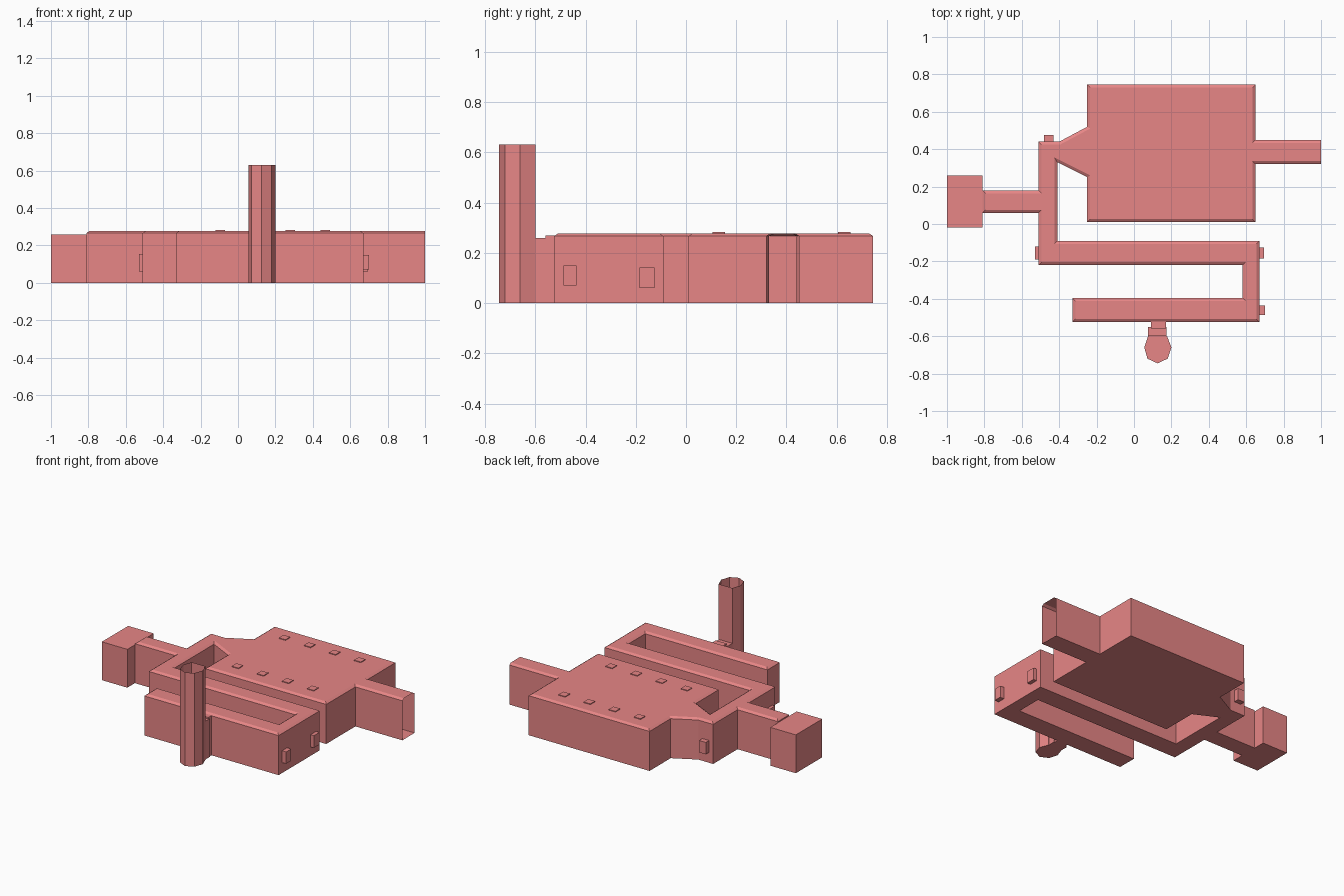
import bpy, bmesh
from mathutils import Vector

if "Cube" in bpy.data.objects:
    bpy.data.objects.remove(bpy.data.objects["Cube"])

red = bpy.data.materials.new("red_shell")
red.diffuse_color = (0.8, 0.24, 0.24, 1)
red.use_nodes = True
red.node_tree.nodes["Principled BSDF"].inputs["Base Color"].default_value = red.diffuse_color


def prism(name, pts, top, bottom=0.0, chamfer=0.0, open_face=None):
    """Extrude a counter-clockwise outline; optionally chamfer the roof and open one face."""
    bm = bmesh.new()
    floor = bm.faces.new([bm.verts.new((x, y, bottom)) for x, y in pts])
    ext = bmesh.ops.extrude_face_region(bm, geom=[floor], use_keep_orig=True)
    verts = [g for g in ext["geom"] if isinstance(g, bmesh.types.BMVert)]
    for v in verts:
        v.co.z = top
    bmesh.ops.recalc_face_normals(bm, faces=bm.faces)
    if chamfer:
        for v in verts:
            v.co.z = top - 0.011
        roof = max(bm.faces, key=lambda f: f.calc_center_median().z)
        bmesh.ops.inset_region(bm, faces=[roof], thickness=chamfer, use_even_offset=True)
        for v in roof.verts:
            v.co.z = top
            if v.co.x > 0.97:          # passage mouth runs straight out
                v.co.x = 1.0
    if open_face:
        d = Vector(open_face)
        best = max(f.calc_center_median().dot(d) for f in bm.faces)
        gone = [f for f in bm.faces
                if abs(f.calc_center_median().dot(d) - best) < 1e-4]
        bmesh.ops.delete(bm, geom=gone, context='FACES_ONLY')
    mesh = bpy.data.meshes.new(name)
    bm.to_mesh(mesh)
    bm.free()
    mesh.materials.append(red)
    ob = bpy.data.objects.new(name, mesh)
    bpy.context.collection.objects.link(ob)
    return ob


def box(name, x0, x1, y0, y1, top, bottom=0.0):
    return prism(name, [(x0, y0), (x1, y0), (x1, y1), (x0, y1)], top, bottom)


# Main hall with its connected corridors, open at the right-hand mouth
hall = [(1, .32), (1, .45), (.65, .45), (.65, .745), (-.25, .745), (-.25, .52),
        (-.40, .44), (-.51, .44), (-.51, .18), (-.81, .18), (-.81, .06),
        (-.51, .06), (-.51, -.22), (.58, -.22), (.58, -.395), (-.33, -.395),
        (-.33, -.525), (.67, -.525), (.67, -.09), (-.41, -.09), (-.41, .33),
        (-.25, .25), (-.25, .01), (.65, .01), (.65, .32)]
prism("hall_and_corridors", hall, 0.277, chamfer=0.016, open_face=(1, 0, 0))

# Small end room on the left
box("end_room", -1, -.81, -.02, .26, 0.258)

# Doorway leading to the shaft
box("shaft_doorway", .09, .17, -.56, -.52, 0.268)
box("shaft_threshold", .075, .175, -.60, -.55, 0.258)

# Tall seven-sided shaft, open at the top
shaft = [(.075, -.60), (.055, -.66), (.072, -.72), (.126, -.745),
         (.18, -.72), (.20, -.66), (.177, -.60)]
prism("shaft", shaft, 0.63, open_face=(0, 0, 1))

# Wall niches sticking out of the corridor corners
niches = [(-.48, -.43, .44, .475, .07, .15), (-.53, -.51, -.19, -.12, .06, .155),
          (.67, .695, -.185, -.125, .06, .142), (.67, .70, -.487, -.435, .07, .15)]
for i, (x0, x1, y0, y1, z0, z1) in enumerate(niches):
    box(f"wall_niche_{i + 1}", x0, x1, y0, y1, z1, z0)

# Two rows of roof lights over the hall
for j, y in enumerate((.13, .63)):
    for i in range(4):
        x = -.095 + .187 * i
        box(f"roof_light_{j + 1}_{i + 1}", x - .025, x + .025, y - .025, y + .025, .282, .276)
